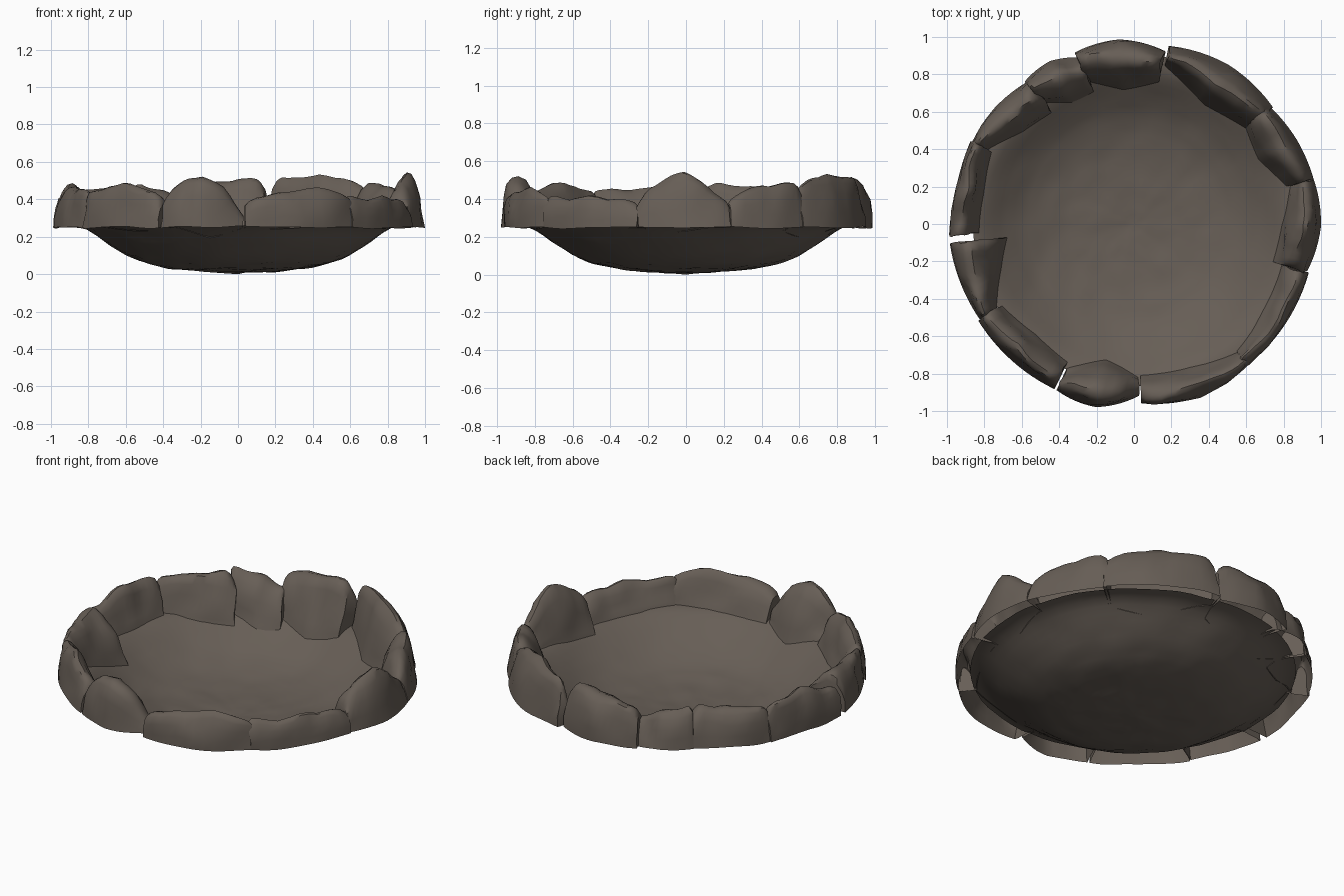
import bpy, bmesh, math
from mathutils import Vector, noise

if "Cube" in bpy.data.objects:
    bpy.data.objects.remove(bpy.data.objects["Cube"])

stone_mat = bpy.data.materials.new("brown_grey_stone")
stone_mat.diffuse_color = (0.135, 0.112, 0.093, 1)
stone_mat.use_nodes = True
stone_mat.node_tree.nodes["Principled BSDF"].inputs["Base Color"].default_value = stone_mat.diffuse_color


def lerp_table(table, x):
    for (x0, y0), (x1, y1) in zip(table, table[1:]):
        if x <= x1:
            return y0 + (y1 - y0) * (x - x0) / (x1 - x0)
    return table[-1][1]


def curve3(vals, t):
    # half straight, half quadratic through samples at t = 0, 0.5, 1
    a, b, c = vals
    quad = a * (2 * t - 1) * (t - 1) + 4 * b * t * (1 - t) + c * t * (2 * t - 1)
    line = lerp_table([(0, a), (.5, b), (1, c)], t)
    return (quad + line) / 2


def finish(name, bm, angle):
    me = bpy.data.meshes.new(name)
    bm.to_mesh(me)
    bm.free()
    me.materials.append(stone_mat)
    ob = bpy.data.objects.new(name, me)
    bpy.context.collection.objects.link(ob)
    bpy.ops.object.select_all(action='DESELECT')
    ob.select_set(True)
    bpy.context.view_layer.objects.active = ob
    bpy.ops.object.shade_smooth_by_angle(angle=math.radians(angle))
    return ob


# Shallow dish: a thin open sheet, slightly lumpy, reaching under the stones
DISH = [(0, 0.005), (0.2, 0.014), (0.38, 0.032), (0.5, 0.06), (0.6, 0.102),
        (0.7, 0.165), (0.78, 0.225), (0.84, 0.256), (0.95, 0.268)]
bm = bmesh.new()
SEG = 72
centre = bm.verts.new((0, 0, 0))
prev = None
for i in range(23):
    ring = []
    for k in range(SEG):
        a = 2 * math.pi * k / SEG
        edge = 0.885 + 0.03 * math.cos(a - math.radians(40))
        r = 0.05 + (edge - 0.05) * i / 22
        p = Vector((r * math.cos(a), r * math.sin(a), lerp_table(DISH, r)))
        p.z = max(0, p.z + 0.007 * noise.noise(p * 7) + 0.003 * noise.noise(p * 17))
        ring.append(bm.verts.new(p))
    for k in range(SEG):
        n = (k + 1) % SEG
        if prev:
            bm.faces.new((prev[k], ring[k], ring[n], prev[n]))
        else:
            bm.faces.new((centre, ring[k], ring[n]))
    prev = ring
finish("dish", bm, 40)

# Rim stones: start and end angle, inward lean, then outer radius, inner
# radius and crest height, each at the start, middle and end of the stone
STONES = [
    (245, 271.5, .06, (.98, 1.0, .92), (.85, .74, .82), (.40, .53, .33)),
    (272.5, 309.5, .06, (.96, .99, .97), (.81, .82, .88), (.39, .45, .43)),
    (309, 344.3, .1, (.97, .97, .97), (.87, .83, .82), (.42, .41, .40)),
    (344.8, 374, .2, (.96, 1.0, .99), (.77, .79, .86), (.43, .53, .37)),
    (14, 41, .15, (.99, .98, .96), (.84, .75, .79), (.41, .48, .47)),
    (40, 79, .2, (.97, .99, .97), (.79, .74, .86), (.46, .53, .49)),
    (80, 109, .05, (.94, .99, .97), (.77, .72, .81), (.51, .50, .45)),
    (107, 127.5, .15, (.93, .98, .96), (.74, .73, .82), (.40, .43, .49)),
    (126.5, 153.6, .12, (.95, .97, .97), (.74, .77, .88), (.46, .47, .45)),
    (153.2, 183.3, .08, (.98, .97, .99), (.85, .82, .83), (.44, .47, .43)),
    (186, 211.5, .08, (.99, .98, .97), (.68, .75, .86), (.46, .46, .44)),
    (211.8, 244.3, .1, (.98, .98, .98), (.83, .79, .82), (.43, .48, .43)),
]
# Cross-section: fraction from outer to inner edge, fraction of height
SECTION = [(0, 0), (0.01, .3), (.04, .62), (.11, .86), (.2, .97), (.33, 1), (.48, .93),
           (.63, .75), (.78, .48), (.9, .22), (.96, .08), (1, 0)]
COLS = [0, .04, .1, .17, .25, .33, .42, .5, .58, .67, .75, .83, .9, .96, 1]
BASE = 0.25

for i, (a0, a1, lean, ro, ri, hs) in enumerate(STONES):
    bm = bmesh.new()
    grid, sills = [], []
    for t in COLS:
        a = math.radians(a0 + (a1 - a0) * t)
        o, n, h = curve3(ro, t), curve3(ri, t), curve3(hs, t)
        # round the ends over
        end = min(t, 1 - t)
        k = 1 if end > .08 else (.96 if end > .01 else .85)
        col = []
        for j, (s, f) in enumerate(SECTION):
            s += lean * f * (1 - s)
            r = o + (n - o) * s
            low = min(BASE, lerp_table(DISH, r) - 0.001)
            p = Vector((r * math.cos(a), r * math.sin(a), low + (h - low) * f * k))
            if 0 < j < len(SECTION) - 2:
                q = p * 6 + Vector((i * 3.7, 0, 0))
                d = noise.noise_vector(q) * 0.022 + noise.noise_vector(q * 2.3) * 0.009
                d.z += noise.noise(q * 1.3) * 0.018
                p += d * min(1, f * 2)
                p.z = max(p.z, low)
            elif j == 0:
                p.z += 0.012 * noise.noise(p * 5)
            if p.xy.length > 1:
                p.xy = p.xy.normalized()
            col.append(bm.verts.new(p))
        grid.append(col)
        # end walls follow the dish along their lower edge
        if t in (0, 1):
            sill = []
            for s in (.8, .6, .4, .2):
                r = o + (n - o) * s
                z = min(BASE, lerp_table(DISH, r) - 0.001)
                sill.append(bm.verts.new((r * math.cos(a), r * math.sin(a), z)))
            sills.append(sill)
    for c0, c1 in zip(grid, grid[1:]):
        for j in range(len(SECTION) - 1):
            bm.faces.new((c0[j], c1[j], c1[j + 1], c0[j + 1]))
    # end walls; the underside stays open
    bm.faces.new(grid[0] + sills[0])
    bm.faces.new((grid[-1] + sills[1])[::-1])
    bmesh.ops.recalc_face_normals(bm, faces=bm.faces)
    top = max(bm.faces, key=lambda f: f.calc_center_median().z)
    if top.normal.z < 0:
        bmesh.ops.reverse_faces(bm, faces=bm.faces)
    finish(f"rim_stone_{i + 1:02d}", bm, 42)
